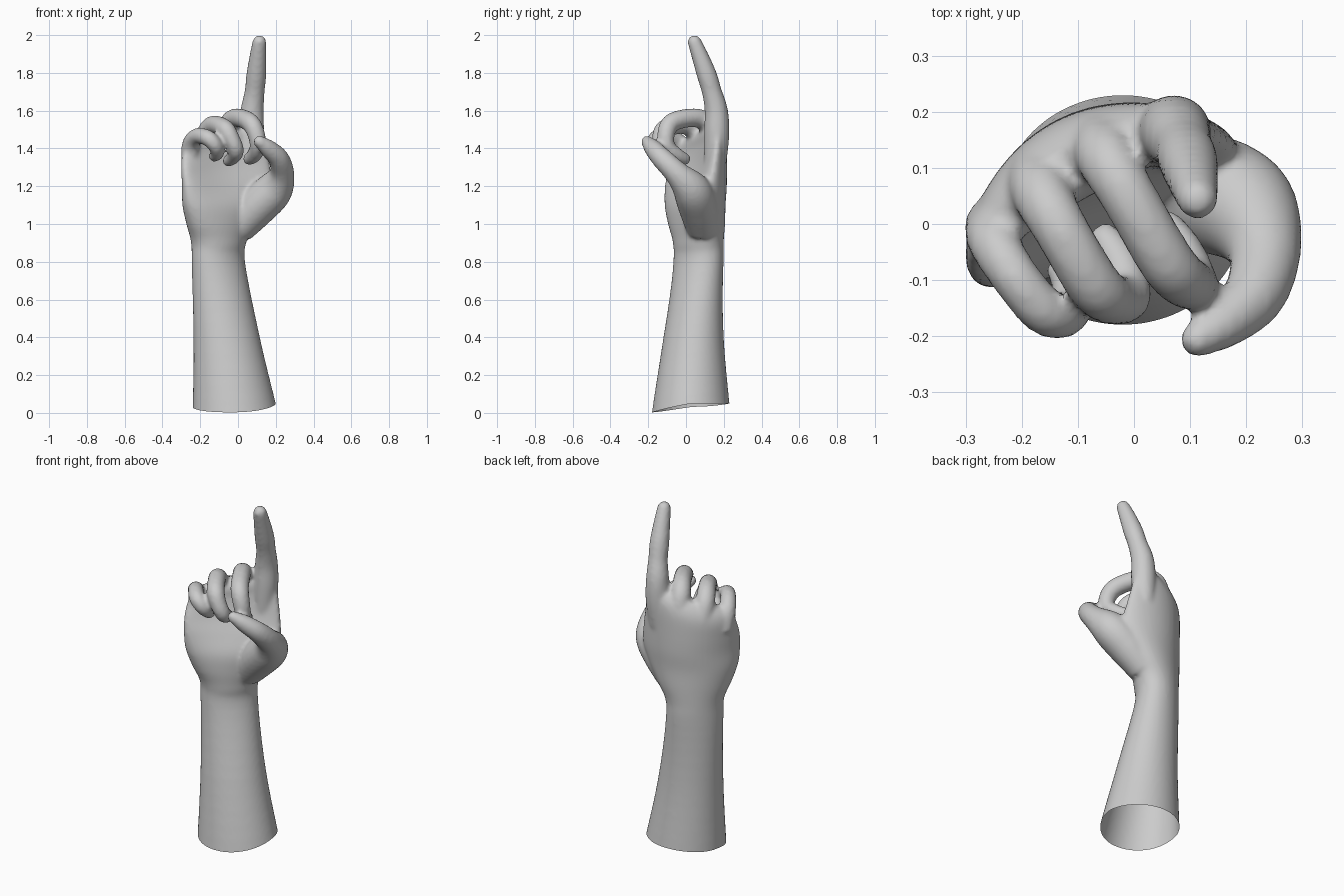
import bpy, bmesh
from math import sin, cos, pi, radians
from mathutils import Vector

if "Cube" in bpy.data.objects:
    bpy.data.objects.remove(bpy.data.objects["Cube"])


def spline(pts, steps):
    """Catmull-Rom sampling of tuples of any length."""
    pts = [Vector(p) for p in pts]
    out = []
    for i in range(len(pts) - 1):
        a, b, c, d = pts[max(i - 1, 0)], pts[i], pts[i + 1], pts[min(i + 2, len(pts) - 1)]
        for s in range(steps):
            t = s / steps
            out.append(0.5 * (2 * b + (c - a) * t + (2 * a - 5 * b + 4 * c - d) * t * t
                              + (3 * b - a - 3 * c + d) * t ** 3))
    return out + [pts[-1]]


def loft(bm, rings):
    """Skin a list of point rings into a closed tube."""
    loops = [[bm.verts.new(p) for p in ring] for ring in rings]
    n = len(loops[0])
    for lo, hi in zip(loops, loops[1:]):
        for i in range(n):
            bm.faces.new((lo[i], lo[(i + 1) % n], hi[(i + 1) % n], hi[i]))
    bm.faces.new(loops[0][::-1])
    bm.faces.new(loops[-1])


def finger(bm, pts, n=20):
    """Round-ended tube through (x, y, z, radius) points."""
    path = [(Vector(p[:3]), p[3]) for p in spline([Vector(p) for p in pts], 6)]
    tip, r = path[-1]
    d = (tip - path[-2][0]).normalized()
    path += [(tip + d * r * sin(a), r * cos(a)) for a in (0.35, 0.7, 1.0, 1.25, 1.45)]
    rings, side = [], None
    for i, (p, r) in enumerate(path):
        t = (path[min(i + 1, len(path) - 1)][0] - path[max(i - 1, 0)][0]).normalized()
        side = t.orthogonal() if side is None else side - t * side.dot(t)
        side.normalize()
        up = t.cross(side)
        rings.append([p + r * (side * cos(2 * pi * k / n) + up * sin(2 * pi * k / n))
                      for k in range(n)])
    loft(bm, rings)


# Forearm and palm sections: z, little-finger edge xy, index edge xy,
# half thickness, arch of the back, rise towards the index side
sections = [
    (-0.10, -0.24, 0.025, 0.225, 0.025, 0.22, 0, 0),
    (0.05, -0.24, 0.025, 0.20, 0.025, 0.205, 0, 0),
    (0.40, -0.23, -0.01, 0.11, 0.09, 0.158, 0, 0),
    (0.78, -0.225, -0.03, 0.02, 0.16, 0.118, 0, 0),
    (0.90, -0.23, -0.03, 0.025, 0.16, 0.118, 0, 0),
    (1.00, -0.26, -0.06, 0.08, 0.16, 0.122, 0.015, 0),
    (1.10, -0.285, -0.085, 0.14, 0.15, 0.12, 0.04, 0),
    (1.20, -0.29, -0.095, 0.18, 0.145, 0.105, 0.075, 0),
    (1.30, -0.295, -0.085, 0.165, 0.16, 0.085, 0.08, 0.02),
    (1.40, -0.295, -0.06, 0.14, 0.175, 0.072, 0.065, 0.05),
    (1.46, -0.285, -0.045, 0.135, 0.18, 0.062, 0.05, 0.06),
    (1.50, -0.26, -0.03, 0.115, 0.175, 0.035, 0.045, 0.06),
]
bm = bmesh.new()
rings = []
for z, px, py, qx, qy, t, arch, rise in spline(sections, 5):
    c = Vector(((px + qx) / 2, (py + qy) / 2, z))
    half = Vector(((qx - px) / 2, (qy - py) / 2, 0))
    out = Vector((-half.y, half.x, 0)).normalized()
    ring = []
    for k in range(48):
        u, v = cos(2 * pi * k / 48), sin(2 * pi * k / 48)
        ring.append(c + half * u + out * (t * v + arch * (1 - u * u)) + Vector((0, 0, rise * u)))
    rings.append(ring)
loft(bm, rings)

# Pointing index finger
finger(bm, [(.06, .155, 1.33, .06), (.07, .163, 1.48, .067), (.075, .16, 1.60, .062),
            (.088, .137, 1.70, .053), (.097, .11, 1.79, .053), (.107, .07, 1.90, .044),
            (.113, .045, 1.963, .037)])
# Curled middle, ring and little fingers
finger(bm, [(-.06, .15, 1.40, .06), (-.05, .12, 1.52, .055), (-.01, .05, 1.562, .050),
            (.06, -.07, 1.540, .050), (.095, -.105, 1.48, .047), (.105, -.10, 1.41, .043),
            (.085, -.05, 1.365, .04), (.06, -.01, 1.345, .034)])
finger(bm, [(-.17, .09, 1.38, .058), (-.165, .055, 1.48, .054), (-.13, -.01, 1.525, .049),
            (-.07, -.11, 1.505, .049), (-.035, -.135, 1.45, .045), (-.01, -.125, 1.39, .042),
            (-.025, -.07, 1.355, .038), (-.05, -.03, 1.335, .032)])
finger(bm, [(-.25, .0, 1.32, .052), (-.25, -.03, 1.42, .047), (-.215, -.09, 1.465, .043),
            (-.16, -.155, 1.455, .043), (-.12, -.16, 1.415, .04), (-.11, -.12, 1.375, .036),
            (-.125, -.085, 1.36, .031)])
# Thumb with its fleshy base
finger(bm, [(.0, .09, .98, .09), (.10, .065, 1.09, .105), (.19, .03, 1.18, .10),
            (.232, -.045, 1.265, .067), (.215, -.125, 1.345, .056), (.16, -.175, 1.40, .047),
            (.115, -.205, 1.435, .033)])

bmesh.ops.recalc_face_normals(bm, faces=bm.faces)
mesh = bpy.data.meshes.new("parts")
bm.to_mesh(mesh)
parts = bpy.data.objects.new("parts", mesh)
bpy.context.collection.objects.link(parts)

# Fuse everything into one skin
remesh = parts.modifiers.new("fuse", 'REMESH')
remesh.mode = 'VOXEL'
remesh.voxel_size = 0.011
soften = parts.modifiers.new("soften", 'SMOOTH')
soften.factor = 0.5
soften.iterations = 6
skin = bpy.data.meshes.new_from_object(parts.evaluated_get(bpy.context.evaluated_depsgraph_get()))
bpy.data.objects.remove(parts)

# Open, slightly wavy cut end of the forearm
bm = bmesh.new()
bm.from_mesh(skin)
bmesh.ops.bisect_plane(bm, geom=bm.verts[:] + bm.edges[:] + bm.faces[:],
                       plane_co=(0, 0, 0.05), plane_no=(0, 0, 1), clear_inner=True)
for v in bm.verts:
    if v.co.z < 0.4:
        front = max(0, 0.04 - v.co.y) / 0.22
        left = max(0, -v.co.x) / 0.24
        v.co.z -= min(0.05, 0.047 * front ** 1.3 + 0.018 * left ** 2) * (0.4 - v.co.z) / 0.35
bm.to_mesh(skin)
bm.free()
hand = bpy.data.objects.new("pointing_hand", skin)
bpy.context.collection.objects.link(hand)
bpy.context.view_layer.objects.active = hand
hand.select_set(True)
bpy.ops.object.shade_smooth_by_angle(angle=radians(60))
